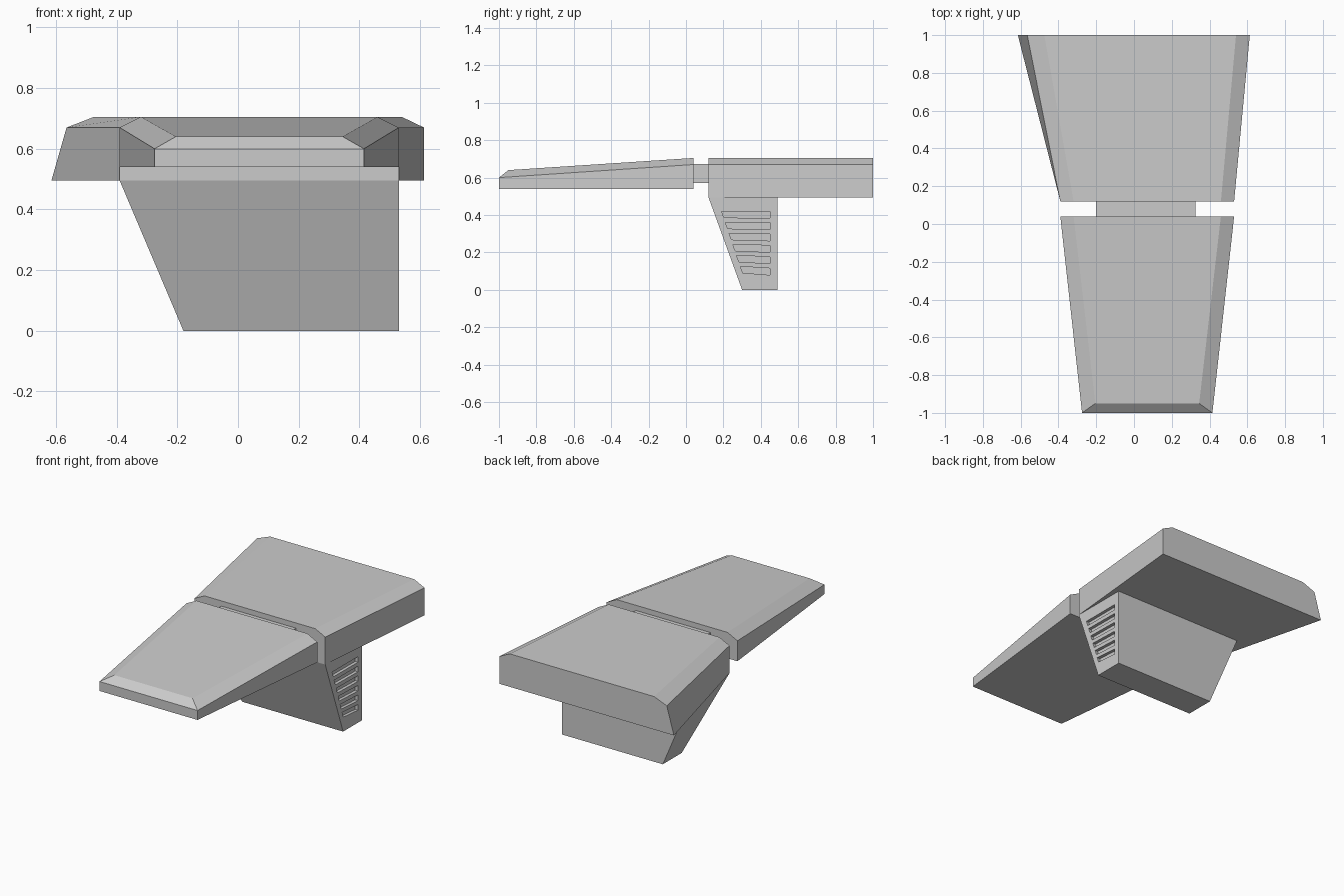
import bpy, bmesh

if "Cube" in bpy.data.objects:
    bpy.data.objects.remove(bpy.data.objects["Cube"])


def loft(name, a, b, caps):
    """Join two matching outlines with side faces and the given end faces."""
    n = len(a)
    bm = bmesh.new()
    va = [bm.verts.new(p) for p in a]
    vb = [bm.verts.new(p) for p in b]
    for i in range(n):
        j = (i + 1) % n
        bm.faces.new((va[i], va[j], vb[j], vb[i]))
    for cap in caps:
        bm.faces.new([va[i] for i in cap])
        bm.faces.new([vb[i] for i in cap])
    bmesh.ops.recalc_face_normals(bm, faces=bm.faces)
    mesh = bpy.data.meshes.new(name)
    bm.to_mesh(mesh)
    bm.free()
    obj = bpy.data.objects.new(name, mesh)
    bpy.context.collection.objects.link(obj)
    return obj


def section(y, y_top, bottom, shoulder, top):
    """Six-point chamfered section; each level is (left x, right x, z)."""
    (bl, br, bz), (sl, sr, sz), (tl, tr, tz) = bottom, shoulder, top
    return [(bl, y, bz), (br, y, bz), (sr, y, sz),
            (tr, y_top, tz), (tl, y_top, tz), (sl, y, sz)]


SECTION_CAPS = [(0, 1, 2, 5), (5, 2, 3, 4)]
QUAD_CAP = [(0, 1, 2, 3)]

# Tapering front slab with sloped nose
loft("front_slab",
     section(-1.0, -0.95, (-0.275, 0.415, 0.54), (-0.275, 0.415, 0.60), (-0.205, 0.345, 0.64)),
     section(0.04, 0.04, (-0.39, 0.53, 0.54), (-0.39, 0.53, 0.67), (-0.32, 0.46, 0.705)),
     SECTION_CAPS)

# Rear slab, flaring towards the back with one leaning side
loft("rear_slab",
     section(0.12, 0.12, (-0.39, 0.53, 0.495), (-0.39, 0.53, 0.67), (-0.32, 0.46, 0.705)),
     section(1.0, 1.0, (-0.615, 0.613, 0.495), (-0.565, 0.613, 0.67), (-0.475, 0.54, 0.705)),
     SECTION_CAPS)

# Recessed neck between the slabs
bpy.ops.mesh.primitive_cube_add(size=1, location=(0.0625, 0.08, 0.622))
neck = bpy.context.object
neck.name = "neck"
neck.scale = (0.525, 0.08, 0.10)

# Tapered lower block
lower = loft("lower_block",
             [(-0.39, 0.12, 0.495), (0.53, 0.12, 0.495), (0.53, 0.49, 0.495), (-0.39, 0.49, 0.495)],
             [(-0.18, 0.30, 0), (0.53, 0.30, 0), (0.53, 0.49, 0), (-0.18, 0.49, 0)],
             QUAD_CAP)

# Vent slots cut into the right side, following the sloped front edge
for i in range(6):
    y0, z1 = 0.19 + 0.02 * i, 0.42 - 0.059 * i
    z0 = z1 - 0.036
    tilt = 0.002 * i
    outline = [(y0, z1), (0.45, z1 - tilt), (0.45, z0 - tilt), (y0 + 0.013, z0 + 0.002)]
    cutter = loft("vent_cutter",
                  [(0.51, y, z) for y, z in outline],
                  [(0.56, y, z) for y, z in outline], QUAD_CAP)
    cutter.hide_render = True
    cutter.hide_viewport = True
    cut = lower.modifiers.new("vent", 'BOOLEAN')
    cut.operation = 'DIFFERENCE'
    cut.solver = 'EXACT'
    cut.object = cutter
